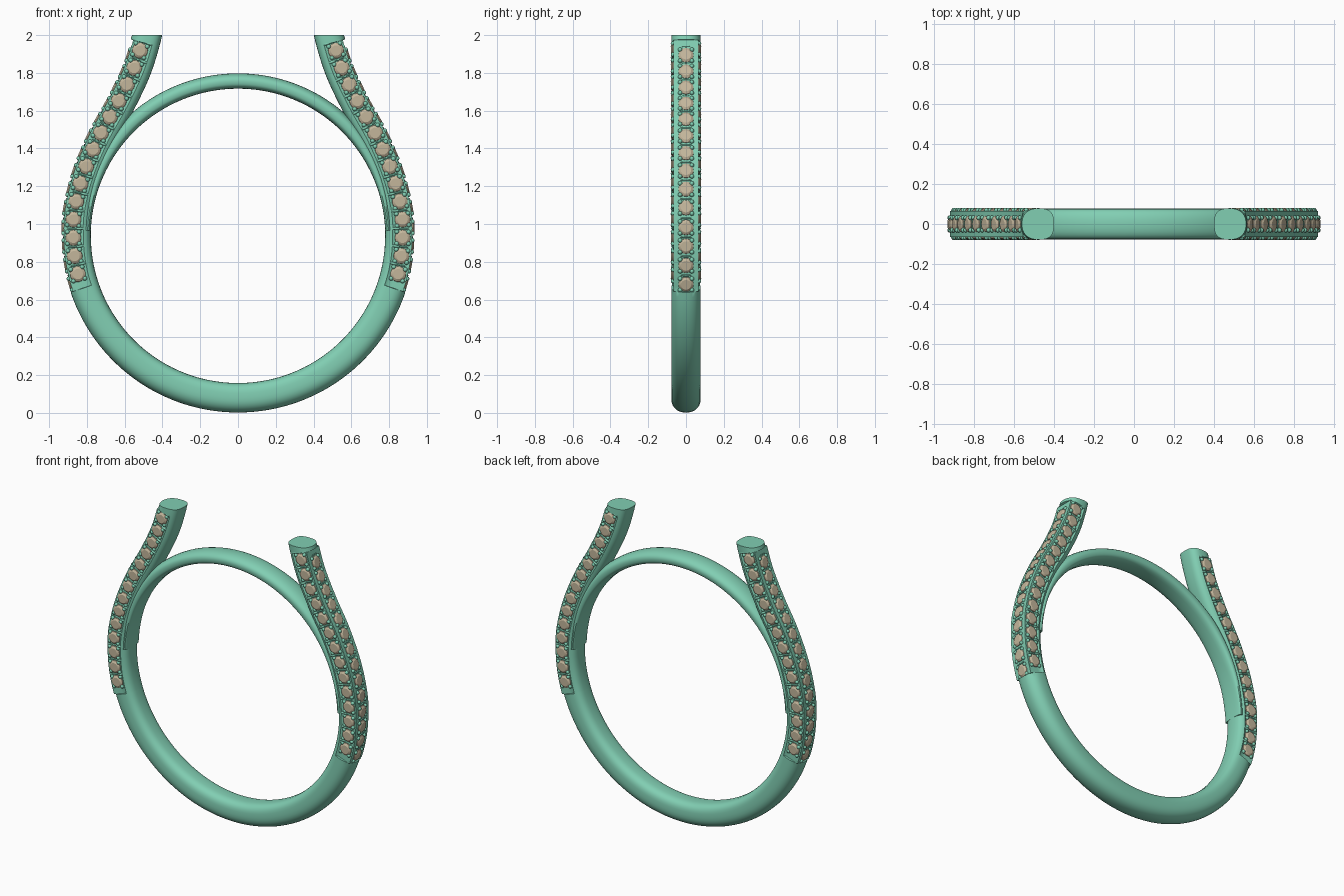
import bpy, bmesh, math
from mathutils import Vector, Matrix

if "Cube" in bpy.data.objects:
    bpy.data.objects.remove(bpy.data.objects["Cube"])

CZ, R = 0.937, 0.872          # ring centre height, radius of the stone row
HALF_W = 0.078


def material(name, rgb):
    m = bpy.data.materials.new(name)
    m.diffuse_color = (*rgb, 1)
    m.use_nodes = True
    m.node_tree.nodes["Principled BSDF"].inputs["Base Color"].default_value = m.diffuse_color
    return m


GREEN = material("green_metal", (0.22, 0.62, 0.45))
TAN = material("tan_stone", (0.55, 0.47, 0.33))


def finish(bm, name, mat, angle=35, mirror=True):
    bmesh.ops.recalc_face_normals(bm, faces=bm.faces)
    me = bpy.data.meshes.new(name)
    bm.to_mesh(me)
    bm.free()
    me.materials.append(mat)
    ob = bpy.data.objects.new(name, me)
    bpy.context.collection.objects.link(ob)
    bpy.ops.object.select_all(action='DESELECT')
    bpy.context.view_layer.objects.active = ob
    ob.select_set(True)
    bpy.ops.object.shade_smooth_by_angle(angle=math.radians(angle))
    if mirror:
        ob.modifiers.new("mirror", 'MIRROR').merge_threshold = 0.0005
    return ob


# Path of one half: circular bottom, then an S-curve up to the open tip
def arc(deg):
    a = math.radians(deg)
    return Vector((R * math.cos(a), 0, CZ + R * math.sin(a)))


ctrl = [Vector((x, 0, z)) for x, z in
        [(.866, 1.07), (.82, 1.26), (.737, 1.46), (.64, 1.635), (.556, 1.81), (.507, 1.96), (.48, 2.08), (.46, 2.18)]]
pts = [arc(-90 + i * 2) for i in range(46)]
knots = [arc(-8), arc(0)] + ctrl
for i in range(1, len(knots) - 2):
    p0, p1, p2, p3 = knots[i - 1:i + 3]
    for k in range(1, 11):
        t = k / 10
        pts.append(0.5 * (2 * p1 + (p2 - p0) * t + (2 * p0 - 5 * p1 + 4 * p2 - p3) * t * t
                          + (3 * p1 - p0 - 3 * p2 + p3) * t ** 3))
cum = [0.0]
for a, b in zip(pts, pts[1:]):
    cum.append(cum[-1] + (b - a).length)


def pos(s):
    for i in range(len(cum) - 1):
        if s <= cum[i + 1]:
            break
    return pts[i].lerp(pts[i + 1], (s - cum[i]) / (cum[i + 1] - cum[i]))


def frame(s):
    e = 0.012
    t = (pos(s + e) - pos(s - e)).normalized() if s > e else Vector((1, 0, 0))
    return pos(s), t, Vector((t.z, 0, -t.x))


def section(zone, n=36):
    """Closed (outward, sideways) outline; recessed and boxy in the stone zone."""
    out = []
    for i in range(n):
        a = 2 * math.pi * i / n
        c, s = math.cos(a), math.sin(a)
        k = 3.0 if c < 0 else (6.0 if zone else 2.3)
        u = math.copysign(abs(c) ** (2 / k), c) * 0.078 - 0.015
        w = math.copysign(abs(s) ** (2 / k), s) * HALF_W
        if zone and u > -0.05:
            w = max(-.066, min(.066, w))
            u = min(u, .05)
        out.append((u, w))
    return out


def loft(bm, rings):
    rings = [[bm.verts.new(p) for p in r] for r in rings]
    for a, b in zip(rings, rings[1:]):
        for i in range(len(a)):
            j = (i + 1) % len(a)
            bm.faces.new((a[i], a[j], b[j], b[i]))
    return rings


# Stone stations along the path
S_FIRST = 1.166
S_LAST = next(c for p, c in zip(pts, cum) if p.z > 1.905)
COUNT = 14
STEP = (S_LAST - S_FIRST) / (COUNT - 1)
Z0, Z1 = S_FIRST - 0.08, S_LAST + 0.045

# Shank: plain bottom, recessed stone channel, plain flat-cut tips
stations = [(Z0 * i / 40, False) for i in range(41)]
stations += [(Z0 + 0.001 + (Z1 - Z0 - 0.002) * i / 60, True) for i in range(61)]
stations += [(Z1 + (cum[-1] - 0.02 - Z1) * i / 8, False) for i in range(9)]
bm = bmesh.new()
rings = []
for s, zone in stations:
    p, t, n = frame(s)
    rings.append([p + n * u + Vector((0, w, 0)) for u, w in section(zone)])
loft(bm, rings)
cut = bmesh.ops.bisect_plane(bm, geom=bm.verts[:] + bm.edges[:] + bm.faces[:], plane_co=(0, 0, 2),
                             plane_no=(0, 0, 1), clear_outer=True)
edges = [e for e in cut['geom_cut'] if isinstance(e, bmesh.types.BMEdge)]
bmesh.ops.contextual_create(bm, geom=edges)
finish(bm, "shank", GREEN)

# Top arch: thinner D-section band closing the finger hole
bm = bmesh.new()
rings = []
for i in range(81):
    d = 2 + 176 * i / 80
    f = max(0, min(1, (min(d, 180 - d) - 10) / 35))
    th = 0.035 + 0.046 * f
    a = math.radians(d)
    ring = []
    for k in range(24):
        b = 2 * math.pi * k / 24
        c, s = math.cos(b), math.sin(b)
        e = 3.0 if c < 0 else 2.2
        r = 0.7795 + th * (0.5 + 0.5 * math.copysign(abs(c) ** (2 / e), c))
        w = 0.075 * math.copysign(abs(s) ** (2 / e), s)
        ring.append((r * math.cos(a), w, CZ + r * math.sin(a)))
    rings.append(ring)
vs = loft(bm, rings)
bm.faces.new(vs[0])
bm.faces.new(vs[-1])
finish(bm, "top_arch", GREEN, mirror=False)


# Stones, claws and the small ribs between the settings
def place(o, a, b, c):
    m = Matrix((a, b, c)).transposed().to_4x4()
    m.translation = o
    return m


def add_stone(bm, m, r):
    prof = [(.6, -.016), (1, -.001), (.97, .004), (.66, .012)]
    rs = loft(bm, [[m @ Vector((r * q * math.cos(k * math.pi / 8), r * q * math.sin(k * math.pi / 8), h))
                    for k in range(16)] for q, h in prof])
    bm.faces.new(rs[-1])
    bm.faces.new(rs[0])


def add_bead(bm, m, x, y, z, size):
    mm = m @ Matrix.Translation((x, y, z)) @ Matrix.Diagonal((*size, 1))
    bmesh.ops.create_uvsphere(bm, u_segments=8, v_segments=6, radius=1, matrix=mm)


Y = Vector((0, 1, 0))
rows = {"front": -1, "back": 1, "outer": 0}
for row, side in rows.items():
    stones, claws = bmesh.new(), bmesh.new()
    for i in range(COUNT):
        s = S_FIRST + i * STEP - (0 if side else 0.042)
        p, t, n = frame(s)
        if side:
            m, r = place(p + Y * side * 0.067, t, n, Y * side), 0.042
        else:
            m, r = place(p + n * 0.049, t, Y, n), 0.041
        add_stone(stones, m, r)
        for dx in (-.031, .031):
            for dy in (-.031, .031):
                add_bead(claws, m, dx, dy, 0.001, (.0125, .0125, .013))
        if side:
            # rib reaching towards the finger hole, between stones
            add_bead(claws, m, STEP / 2, -0.036, 0.002, (.008, .024, .010))
        add_bead(claws, m, STEP / 2, 0, -0.004, (.006, .034, .009))
    finish(stones, row + "_stones", TAN, 25)
    finish(claws, row + "_claws", GREEN, 60)
